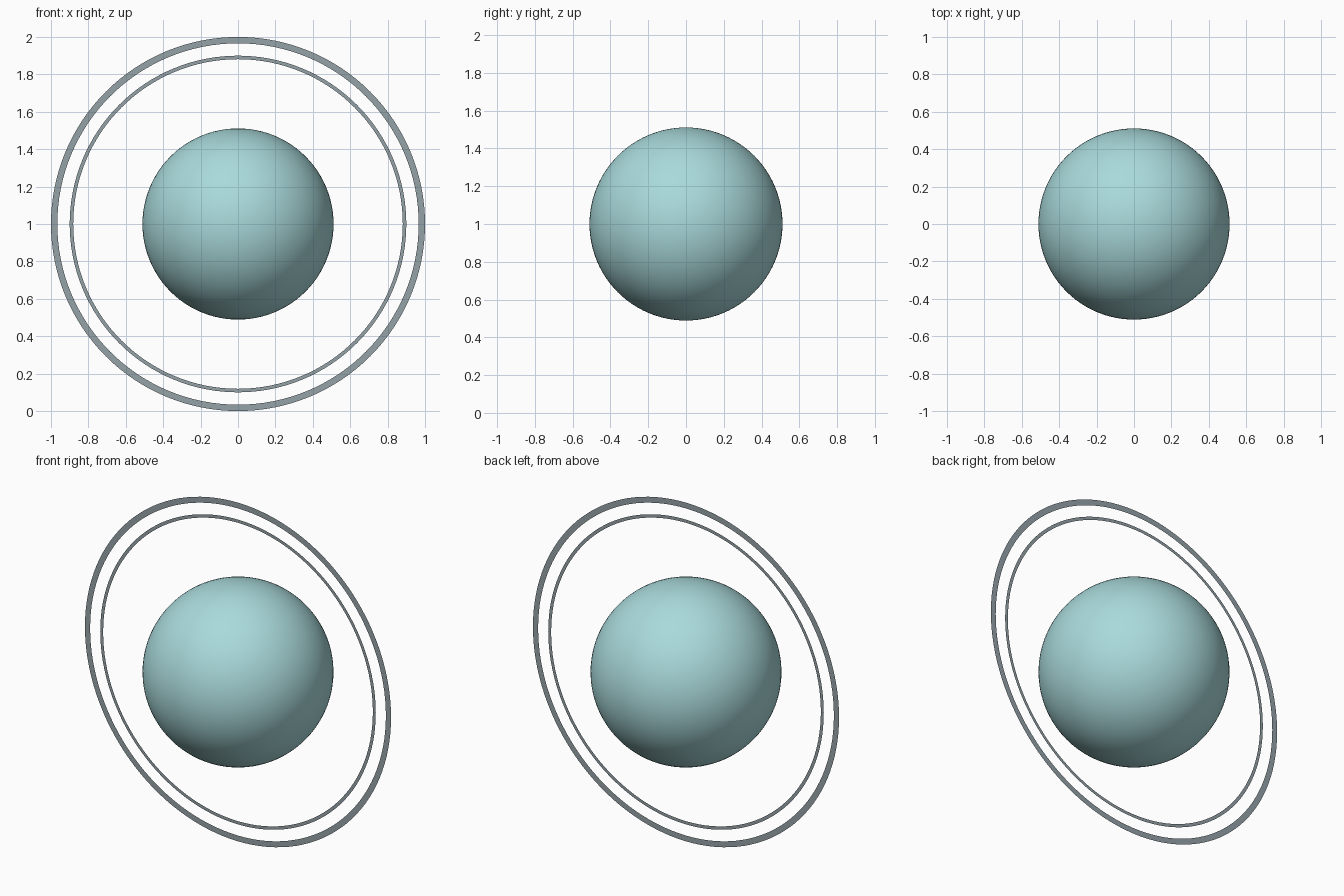
import bpy, bmesh, math

if "Cube" in bpy.data.objects:
    bpy.data.objects.remove(bpy.data.objects["Cube"])


def material(name, color):
    m = bpy.data.materials.new(name)
    m.diffuse_color = (*color, 1)
    m.use_nodes = True
    m.node_tree.nodes["Principled BSDF"].inputs["Base Color"].default_value = m.diffuse_color
    return m


def flat_ring(name, r_in, r_out, mat, n=128):
    """Paper-thin annulus standing upright in the XZ plane."""
    bm = bmesh.new()
    loops = []
    for r in (r_in, r_out):
        loops.append([bm.verts.new((r * math.cos(2 * math.pi * i / n), 0,
                                    1 + r * math.sin(2 * math.pi * i / n)))
                      for i in range(n)])
    a, b = loops
    for i in range(n):
        j = (i + 1) % n
        bm.faces.new((a[i], a[j], b[j], b[i])[::-1])
    bm.normal_update()
    # face the front (-y)
    if bm.faces[:][0].normal.y > 0:
        bmesh.ops.reverse_faces(bm, faces=bm.faces[:])
    me = bpy.data.meshes.new(name)
    bm.to_mesh(me)
    bm.free()
    me.materials.append(mat)
    ob = bpy.data.objects.new(name, me)
    bpy.context.collection.objects.link(ob)
    return ob


ice = material("pale_cyan", (0.40, 0.70, 0.71))
dust = material("ring_grey", (0.30, 0.36, 0.39))

# Planet globe
bpy.ops.mesh.primitive_uv_sphere_add(segments=96, ring_count=48, radius=0.511,
                                     location=(0, 0, 1))
planet = bpy.context.object
planet.name = "planet"
planet.data.materials.append(ice)
bpy.ops.object.shade_smooth()

# Two thin upright rings
flat_ring("outer_ring", 0.966, 1.0, dust)
flat_ring("inner_ring", 0.881, 0.90, dust)
